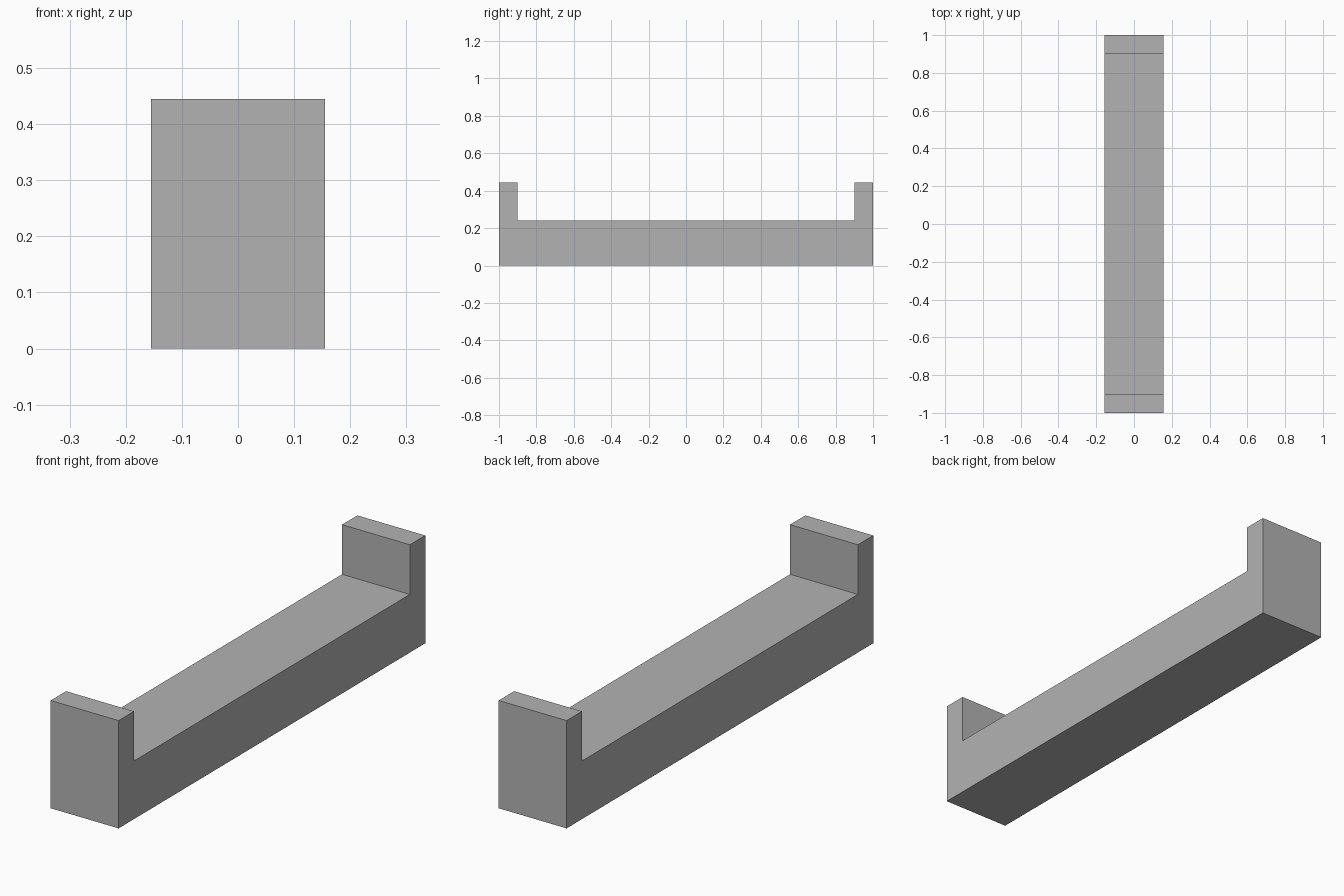
import bpy
import bmesh
from mathutils import Vector

# Remove the default cube
cube = bpy.data.objects.get("Cube")
if cube:
    bpy.data.objects.remove(cube, do_unlink=True)

WIDTH = 0.31
HALF_LENGTH = 1.0
INNER = 0.9
BED_TOP = 0.24
END_TOP = 0.445

# Plain grey material
grey = bpy.data.materials.new("plain grey")
grey.use_nodes = True
colour = (0.45, 0.45, 0.45, 1)
grey.diffuse_color = colour
grey.node_tree.nodes["Principled BSDF"].inputs["Base Color"].default_value = colour

# Side profile: half of the outline, mirrored to the other end
half = [(HALF_LENGTH, 0), (HALF_LENGTH, END_TOP), (INNER, END_TOP), (INNER, BED_TOP)]
profile = half + [(-y, z) for y, z in reversed(half)]

# Channel block with raised ends, extruded across its width
bm = bmesh.new()
side = bm.faces.new([bm.verts.new((-WIDTH / 2, y, z)) for y, z in profile])
extruded = bmesh.ops.extrude_face_region(bm, geom=[side], use_keep_orig=True)
moved = [v for v in extruded["geom"] if isinstance(v, bmesh.types.BMVert)]
bmesh.ops.translate(bm, verts=moved, vec=Vector((WIDTH, 0, 0)))
bmesh.ops.recalc_face_normals(bm, faces=bm.faces)

mesh = bpy.data.meshes.new("block_with_raised_ends")
bm.to_mesh(mesh)
bm.free()
mesh.materials.append(grey)
block = bpy.data.objects.new("block_with_raised_ends", mesh)
bpy.context.collection.objects.link(block)
